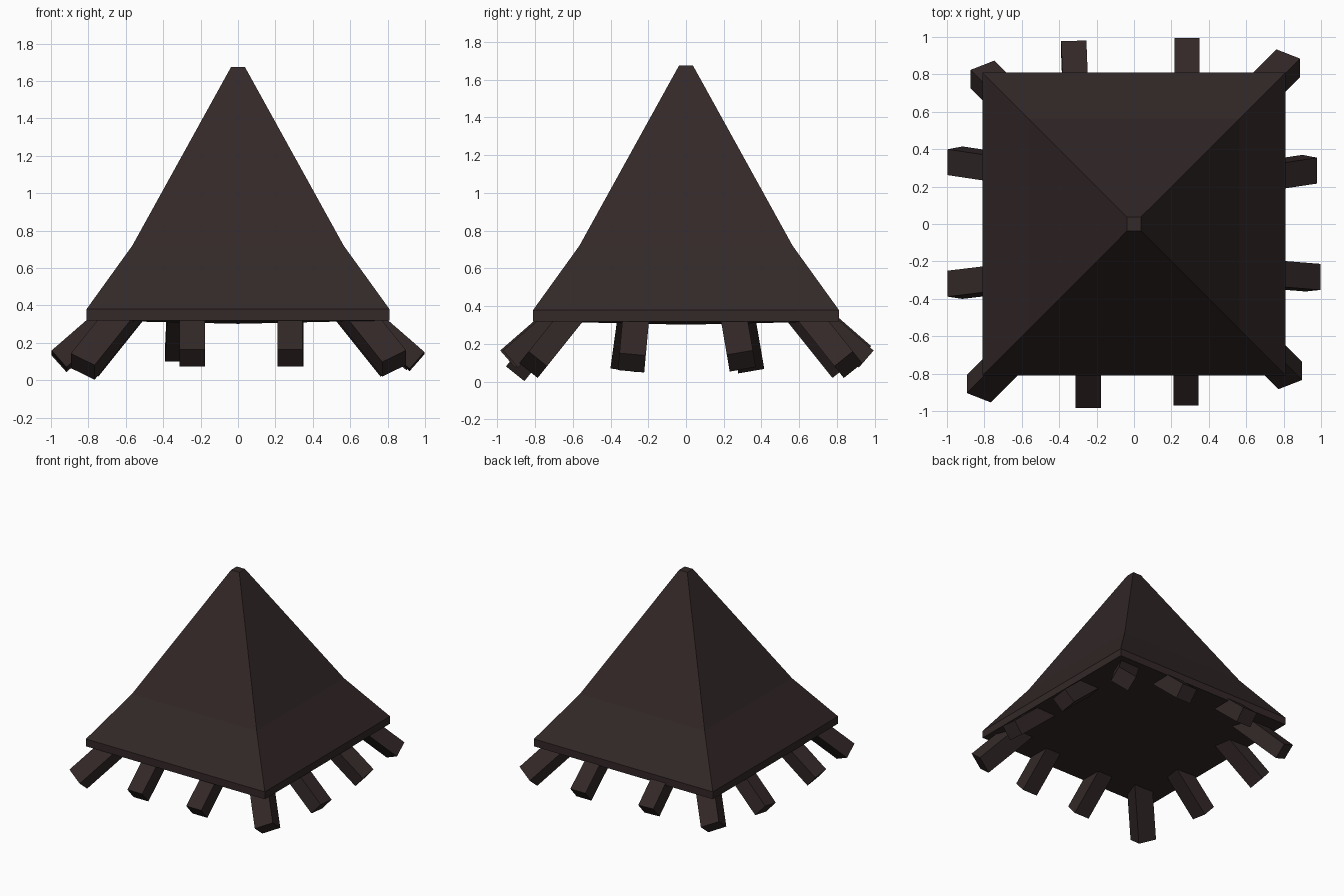
import bpy, bmesh
from mathutils import Vector, Matrix

if "Cube" in bpy.data.objects:
    bpy.data.objects.remove(bpy.data.objects["Cube"])

dark = bpy.data.materials.new("dark brown wood")
dark.diffuse_color = (0.033, 0.021, 0.021, 1)
dark.use_nodes = True
dark.node_tree.nodes["Principled BSDF"].inputs["Base Color"].default_value = dark.diffuse_color


def finish(name, bm):
    bmesh.ops.recalc_face_normals(bm, faces=bm.faces)
    me = bpy.data.meshes.new(name)
    bm.to_mesh(me)
    bm.free()
    me.materials.append(dark)
    ob = bpy.data.objects.new(name, me)
    bpy.context.collection.objects.link(ob)
    return ob


# Flared square roof: stacked square rings (half width, height)
bm = bmesh.new()
rings = []
for h, z in [(0.81, 0.32), (0.81, 0.38), (0.565, 0.72), (0.037, 1.675)]:
    rings.append([bm.verts.new((sx * h, sy * h, z))
                  for sx, sy in ((-1, -1), (1, -1), (1, 1), (-1, 1))])
for a, b in zip(rings, rings[1:]):
    for i in range(4):
        j = (i + 1) % 4
        bm.faces.new((a[i], a[j], b[j], b[i]))
bm.faces.new(rings[-1])
# underside sags slightly to the middle
low = bm.verts.new((0, 0, 0.302))
for i in range(4):
    bm.faces.new((rings[0][(i + 1) % 4], rings[0][i], low))
finish("roof", bm)


# Rafter: box running inward and up from the centre of its outer end
def rafter(name, end, direction, width_u, width_v, length=0.5):
    d = Vector(direction).normalized()
    v = d.cross(Vector((1, 0, 0))).normalized()
    u = v.cross(d)
    c = Vector(end) - d * length / 2
    m = Matrix((u * width_u, v * width_v, d * length)).transposed().to_4x4()
    bm = bmesh.new()
    bmesh.ops.create_cube(bm, size=1, matrix=Matrix.Translation(c) @ m)
    finish(name, bm)


# Side rafters, each slightly askew
S = 0.87  # downward slope
for name, end, d in [
    ("front_rafter_left", (-0.245, -0.945, 0.12), (0, -1, -S)),
    ("front_rafter_right", (0.278, -0.93, 0.12), (0, -1, -S)),
    ("back_rafter_left", (-0.322, 0.94, 0.145), (-0.04, 1, -S)),
    ("back_rafter_right", (0.283, 0.955, 0.12), (0, 1, -S)),
]:
    rafter(name, end, d, 0.135, 0.12)
for name, end, d in [
    ("right_rafter_back", (0.94, 0.293, 0.11), (1, 0.15, -S)),
    ("right_rafter_front", (0.957, -0.287, 0.10), (1, -0.08, -S)),
    ("left_rafter_back", (-0.957, 0.338, 0.10), (-1, 0.15, -S)),
    ("left_rafter_front", (-0.957, -0.325, 0.105), (-1, -0.12, -S)),
]:
    rafter(name, end, d, 0.12, 0.14)

# Corner rafters on the diagonals
for name, end in [
    ("corner_rafter_front_left", (-0.83, -0.88, 0.073)),
    ("corner_rafter_front_right", (0.835, -0.81, 0.09)),
    ("corner_rafter_back_right", (0.825, 0.86, 0.09)),
    ("corner_rafter_back_left", (-0.81, 0.80, 0.09)),
]:
    sx, sy = (1 if end[0] > 0 else -1), (1 if end[1] > 0 else -1)
    rafter(name, end, (sx, sy, -1.25), 0.15, 0.125)
